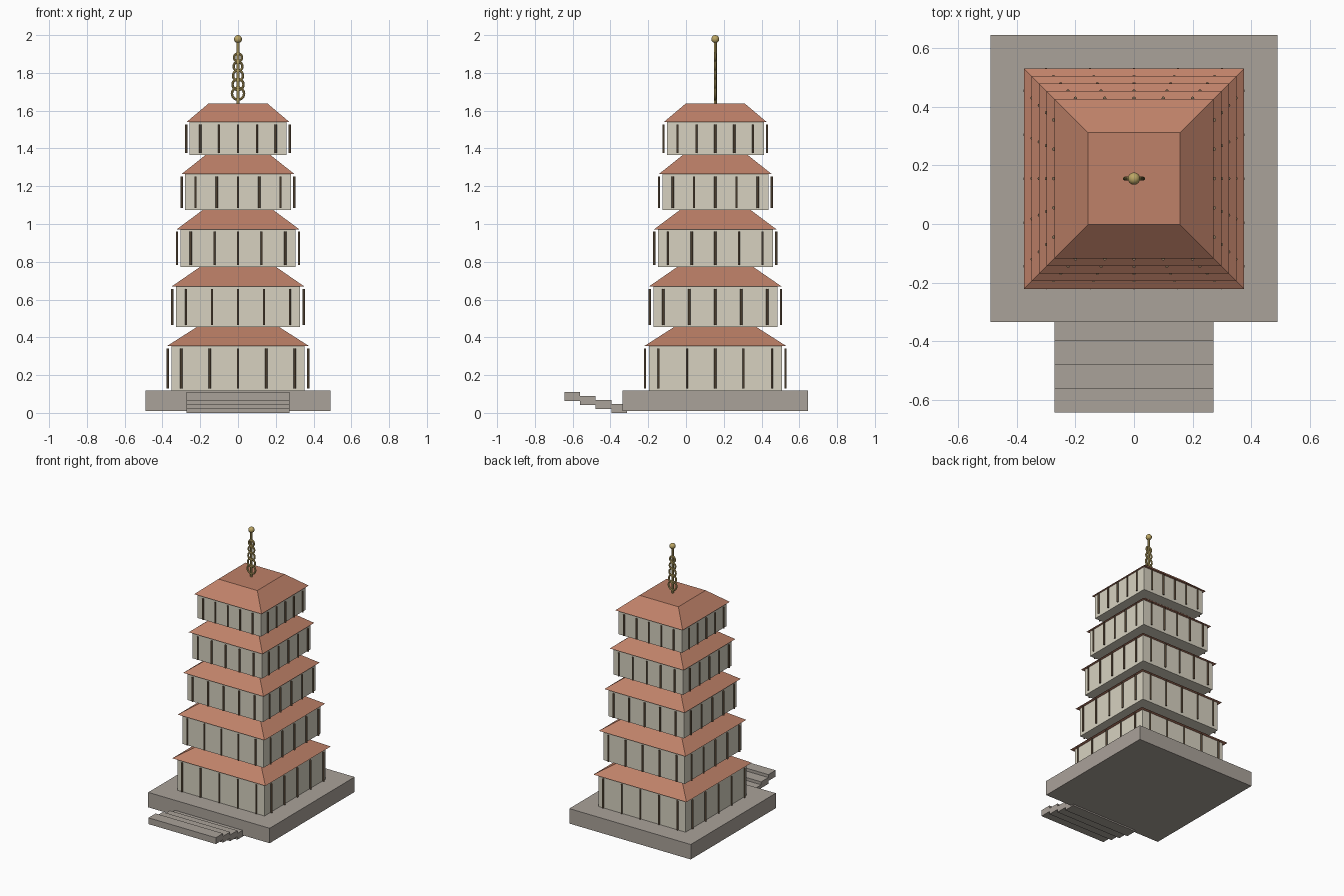
import bpy, bmesh, math
from mathutils import Matrix, Vector

if "Cube" in bpy.data.objects:
    bpy.data.objects.remove(bpy.data.objects["Cube"])

CY = 0.155  # tower axis in y


def mat(name, rgb):
    m = bpy.data.materials.new(name)
    m.diffuse_color = (*rgb, 1)
    m.use_nodes = True
    m.node_tree.nodes["Principled BSDF"].inputs["Base Color"].default_value = m.diffuse_color
    return m


STONE = mat("stone", (0.40, 0.36, 0.32))
PLASTER = mat("plaster", (0.68, 0.64, 0.53))
TILE = mat("tile", (0.52, 0.22, 0.14))
WOOD = mat("wood", (0.25, 0.17, 0.10))
BRASS = mat("brass", (0.50, 0.38, 0.13))


def finish(name, bm, material):
    me = bpy.data.meshes.new(name)
    bm.to_mesh(me)
    bm.free()
    ob = bpy.data.objects.new(name, me)
    bpy.context.collection.objects.link(ob)
    me.materials.append(material)
    return ob


def smooth(ob):
    for o in bpy.context.selected_objects:
        o.select_set(False)
    bpy.context.view_layer.objects.active = ob
    ob.select_set(True)
    bpy.ops.object.shade_smooth_by_angle()


def box(name, x, y0, y1, z0, z1, material):
    bm = bmesh.new()
    m = Matrix.Translation((0, (y0 + y1) / 2, (z0 + z1) / 2)) @ Matrix.Diagonal((2 * x, y1 - y0, z1 - z0, 1))
    bmesh.ops.create_cube(bm, size=1, matrix=m)
    return finish(name, bm, material)


def cylinder(bm, x, y, z0, z1, r, n):
    bmesh.ops.create_cone(bm, cap_ends=True, segments=n, radius1=r, radius2=r, depth=z1 - z0,
                          matrix=Matrix.Translation((x, y, (z0 + z1) / 2)))


def roof(name, eave, top, z0, z1):
    # four-sided frustum
    bm = bmesh.new()
    m = Matrix.Translation((0, CY, (z0 + z1) / 2)) @ Matrix.Rotation(math.pi / 4, 4, 'Z')
    bmesh.ops.create_cone(bm, cap_ends=True, segments=4, radius1=eave * math.sqrt(2),
                          radius2=top * math.sqrt(2), depth=z1 - z0, matrix=m)
    return finish(name, bm, TILE)


# plinth and front steps
box("plinth", 0.49, CY - 0.49, CY + 0.49, 0.01, 0.119, STONE)
for i in range(4):
    y = -0.312 - 0.083 * i
    z = 0.0213 * i
    box(f"step_{i + 1}", 0.272, y - 0.083, y, z, z + 0.046, STONE)

# five shrinking storeys: wall, ring of posts, roof
levels = [(0.119, 0.354, 0.455), (0.455, 0.67, 0.772), (0.772, 0.972, 1.074),
          (1.074, 1.265, 1.365), (1.365, 1.54, 1.637)]
for i, (z0, z1, z2) in enumerate(levels):
    w = 0.352 - 0.0238 * i
    box(f"wall_{i + 1}", w, CY - w, CY + w, z0, z1, PLASTER)
    eave = 0.376 - 0.026 * i
    roof(f"roof_{i + 1}", eave, eave * 0.578, z1, z2)
    bm = bmesh.new()
    d = 0.372 - 0.0245 * i
    step = 0.15 - 0.0125 * i
    for side in range(4):
        for k in range(-2, 3):
            p = Matrix.Rotation(side * math.pi / 2, 3, 'Z') @ Vector((k * step, -d, 0))
            cylinder(bm, p.x, p.y + CY, z0 + 0.01, z1 - 0.013, 0.006, 8)
    smooth(finish(f"posts_{i + 1}", bm, WOOD))

# spire mast and ball
bm = bmesh.new()
cylinder(bm, 0, CY, 1.63, 1.98, 0.008, 12)
smooth(finish("spire_mast", bm, BRASS))
bm = bmesh.new()
bmesh.ops.create_uvsphere(bm, u_segments=16, v_segments=10, radius=0.021,
                          matrix=Matrix.Translation((0, CY, 1.979)))
smooth(finish("spire_ball", bm, BRASS))

# upright rings on the spire
for i in range(5):
    bpy.ops.mesh.primitive_torus_add(major_segments=24, minor_segments=8,
                                     major_radius=0.032 - 0.0028 * i, minor_radius=0.0065,
                                     location=(0, CY, 1.69 + 0.048 * i),
                                     rotation=(math.pi / 2, 0, 0))
    ring = bpy.context.object
    ring.name = f"spire_ring_{i + 1}"
    ring.data.materials.append(BRASS)
    smooth(ring)
